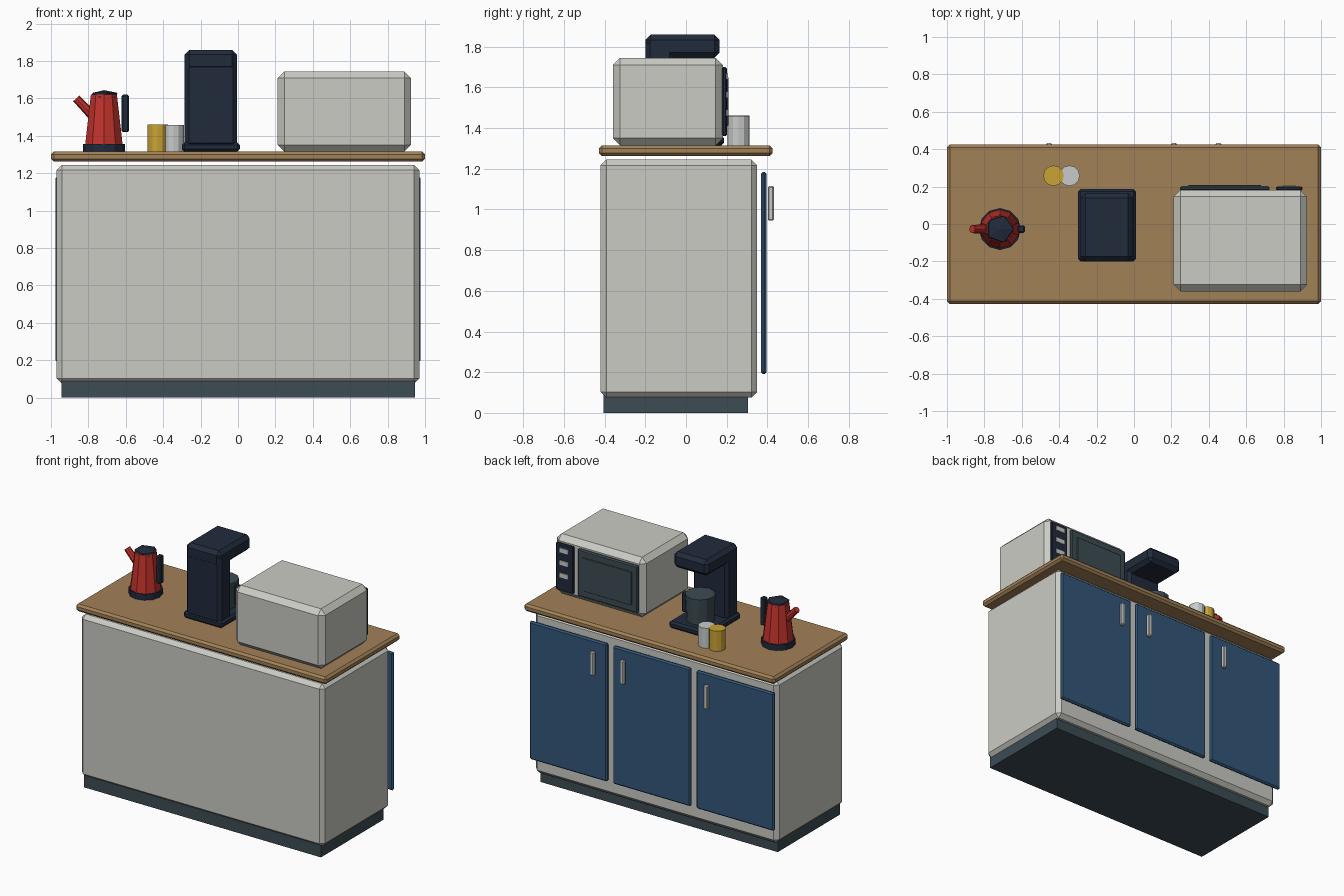
import bpy
import math
from mathutils import Vector

cube = bpy.data.objects.get("Cube")
if cube:
    bpy.data.objects.remove(cube, do_unlink=True)


def material(name, r, g, b):
    m = bpy.data.materials.new(name)
    m.use_nodes = True
    m.diffuse_color = (r, g, b, 1)
    m.node_tree.nodes["Principled BSDF"].inputs["Base Color"].default_value = (r, g, b, 1)
    return m


GREY = material("warm grey", 0.59, 0.60, 0.55)
WOOD = material("wood", 0.36, 0.22, 0.095)
BLUE = material("door blue", 0.032, 0.095, 0.19)
SLATE = material("dark slate", 0.045, 0.072, 0.088)
NAVY = material("dark navy", 0.015, 0.024, 0.045)
RED = material("kettle red", 0.54, 0.032, 0.025)
YELLOW = material("mustard yellow", 0.60, 0.37, 0.035)
METAL = material("light metal", 0.58, 0.60, 0.59)


def finish(name, mat):
    ob = bpy.context.object
    ob.name = ob.data.name = name
    ob.data.materials.append(mat)
    return ob


def box(name, mat, x, y, z, bevel=0.0):
    """Box from (min, max) pairs, with a single flat chamfer."""
    spans = (x, y, z)
    bpy.ops.mesh.primitive_cube_add(size=1, location=[sum(s) / 2 for s in spans])
    ob = finish(name, mat)
    ob.scale = [s[1] - s[0] for s in spans]
    bpy.ops.object.transform_apply(location=False, rotation=False, scale=True)
    if bevel:
        mod = ob.modifiers.new("chamfer", "BEVEL")
        mod.width = bevel
        mod.segments = 1
    return ob


def tube(name, mat, start, end, r1, r2, sides=12):
    """Faceted cylinder or cone between two points."""
    a, b = Vector(start), Vector(end)
    bpy.ops.mesh.primitive_cone_add(vertices=sides, radius1=r1, radius2=r2,
                                    depth=(b - a).length, location=(a + b) / 2)
    ob = finish(name, mat)
    ob.rotation_euler = (b - a).to_track_quat("Z", "Y").to_euler()
    return ob


def upright(name, mat, x, y, z, r1, r2, sides=12):
    return tube(name, mat, (x, y, z[0]), (x, y, z[1]), r1, r2, sides)


# Cabinet
TOP = 1.315
box("plinth", SLATE, (-0.945, 0.945), (-0.405, 0.305), (0, 0.1))
box("cabinet", GREY, (-0.97, 0.97), (-0.42, 0.35), (0.075, 1.245), 0.028)
box("countertop", WOOD, (-1, 1), (-0.428, 0.425), (1.262, TOP), 0.015)

# Doors with upright handles
for side, door_x, handle_x in (("right", -0.665, -0.455),
                               ("middle", 0, 0.213),
                               ("left", 0.665, 0.452)):
    box(side + "_door", BLUE, (door_x - 0.31, door_x + 0.31),
        (0.368, 0.395), (0.19, 1.185), 0.01)
    box(side + "_handle", METAL, (handle_x - 0.016, handle_x + 0.016),
        (0.402, 0.432), (0.945, 1.115), 0.006)

# Microwave
box("microwave_body", GREY, (0.212, 0.925), (-0.36, 0.182), (TOP, 1.745), 0.036)
box("microwave_door", SLATE, (0.245, 0.725), (0.178, 0.202), (1.36, 1.70), 0.008)
box("microwave_window", SLATE, (0.29, 0.68), (0.2, 0.209), (1.41, 1.65), 0.003)
box("microwave_panel", NAVY, (0.76, 0.90), (0.178, 0.2), (1.36, 1.70), 0.006)
for i in range(3):
    z = 1.475 + 0.09 * i
    box(f"microwave_button_{i + 1}", METAL, (0.795, 0.865), (0.198, 0.206),
        (z - 0.016, z + 0.016))

# Coffee machine
box("coffee_base", NAVY, (-0.30, 0.01), (-0.2, 0.187), (TOP, 1.365), 0.014)
box("coffee_column", NAVY, (-0.285, -0.005), (-0.198, -0.06), (1.34, 1.84), 0.022)
box("coffee_head", NAVY, (-0.285, -0.005), (-0.2, 0.165), (1.745, 1.86), 0.026)
upright("carafe", SLATE, -0.145, 0.045, (1.36, 1.55), 0.092, 0.1)
box("carafe_handle", NAVY, (-0.05, -0.008), (0.025, 0.065), (1.39, 1.53), 0.008)

# Mugs
upright("yellow_mug", YELLOW, -0.43, 0.258, (TOP, 1.461), 0.055, 0.055)
upright("grey_mug", METAL, -0.345, 0.258, (TOP, 1.459), 0.055, 0.055)

# Kettle
KX, KY = -0.717, -0.027
upright("kettle_base", NAVY, KX, KY, (TOP, 1.357), 0.112, 0.112)
upright("kettle_body", RED, KX, KY, (1.355, 1.622), 0.105, 0.073, 10)
bpy.ops.mesh.primitive_ico_sphere_add(subdivisions=1, radius=0.082, location=(KX, KY, 1.618))
finish("kettle_lid", NAVY).scale.z = 0.32
tube("kettle_spout", RED, (-0.775, KY, 1.505), (-0.865, KY, 1.6), 0.026, 0.022, 8)
box("kettle_handle", NAVY, (-0.622, -0.583), (KY - 0.02, KY + 0.02), (1.42, 1.62), 0.007)
